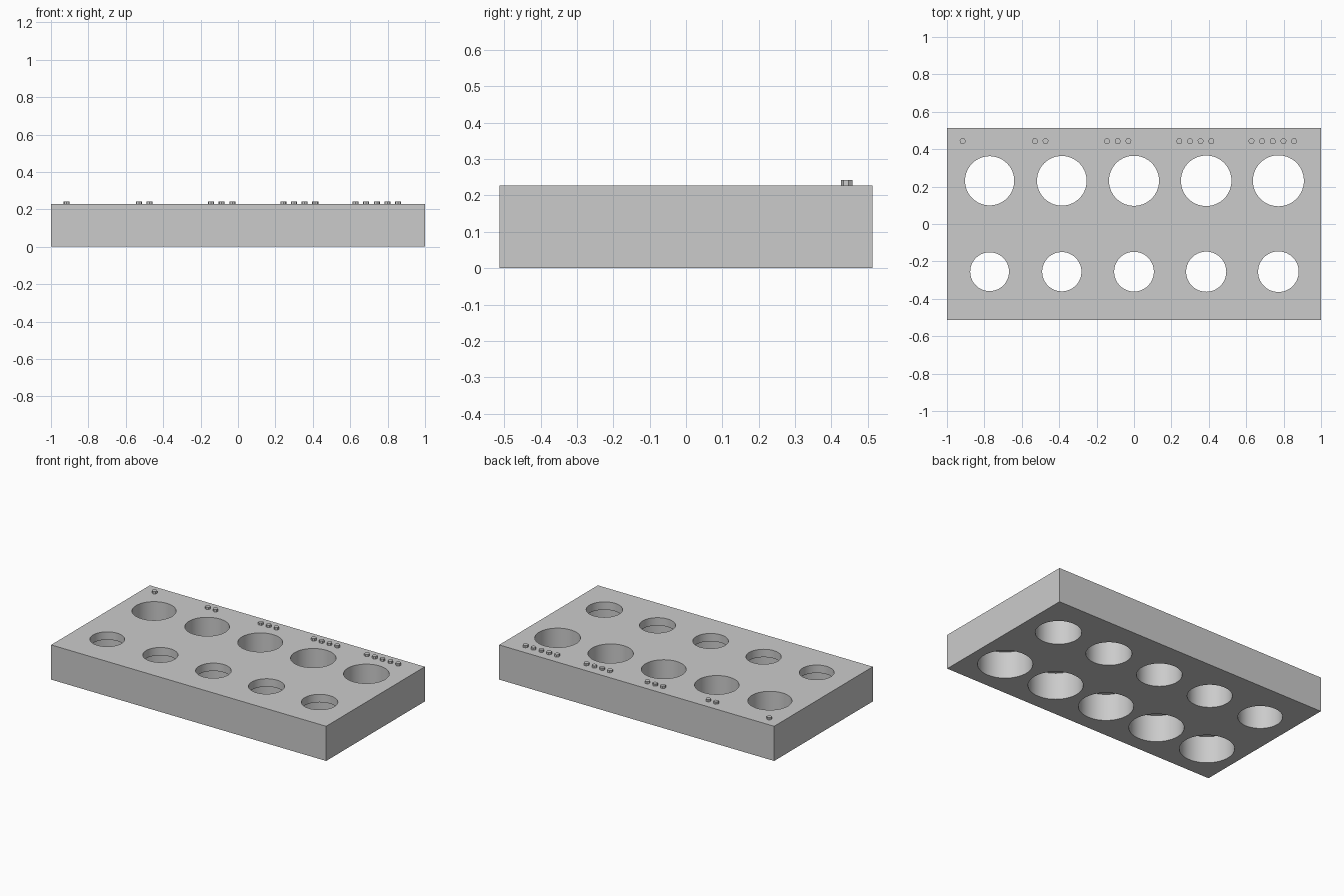
import bpy, bmesh, math

if "Cube" in bpy.data.objects:
    bpy.data.objects.remove(bpy.data.objects["Cube"])

HEIGHT, DEPTH = 0.228, 1.025
LIP = 0.052            # thickness of the narrow rim above the front recesses
COLUMNS = [-0.772, -0.386, 0.0, 0.386, 0.772]

grey = bpy.data.materials.new("light_grey")
grey.diffuse_color = (0.6, 0.6, 0.6, 1)
grey.use_nodes = True
grey.node_tree.nodes["Principled BSDF"].inputs["Base Color"].default_value = grey.diffuse_color


def make_object(name, bm):
    bmesh.ops.recalc_face_normals(bm, faces=bm.faces[:])
    mesh = bpy.data.meshes.new(name)
    bm.to_mesh(mesh)
    bm.free()
    mesh.materials.append(grey)
    obj = bpy.data.objects.new(name, mesh)
    bpy.context.collection.objects.link(obj)
    return obj


def add_turned(bm, x, y, profile, sides):
    """Closed solid of revolution from (radius, z) pairs, first corner facing front."""
    rings = []
    for r, z in profile:
        rings.append([bm.verts.new((x + r * math.sin(math.tau * i / sides),
                                    y - r * math.cos(math.tau * i / sides), z))
                      for i in range(sides)])
    for a, b in zip(rings, rings[1:]):
        for i in range(sides):
            j = (i + 1) % sides
            bm.faces.new((a[i], a[j], b[j], b[i]))
    bm.faces.new(rings[0][::-1])
    bm.faces.new(rings[-1])


# Block
bm = bmesh.new()
bmesh.ops.create_cube(bm, size=1)
for v in bm.verts:
    v.co = (v.co.x * 2, v.co.y * DEPTH, (v.co.z + 0.5) * HEIGHT)
block = make_object("test_block", bm)

# Holes growing slightly to the right: straight at the back, recessed from below at the front
bm = bmesh.new()
step = HEIGHT - LIP
for i, x in enumerate(COLUMNS):
    r = 0.1315 + 0.0012 * i
    add_turned(bm, x, 0.231, [(r, -0.1), (r, HEIGHT + 0.1)], 72)
    r = 0.1037 + 0.0012 * i
    add_turned(bm, x, -0.255, [(0.162, -0.1), (0.162, step), (r, step), (r, HEIGHT + 0.1)], 72)
cutter = make_object("hole_cutter", bm)
cutter.hide_render = True

cut = block.modifiers.new("holes", 'BOOLEAN')
cut.operation = 'DIFFERENCE'
cut.solver = 'EXACT'
cut.object = cutter
bpy.context.view_layer.objects.active = block
block.select_set(True)
bpy.ops.object.modifier_apply(modifier=cut.name)
bpy.data.objects.remove(cutter)
bpy.ops.object.shade_smooth_by_angle(angle=math.radians(30))

# Counting studs: one to five per column along the back edge
bm = bmesh.new()
for i, x in enumerate(COLUMNS):
    for k in range(i + 1):
        add_turned(bm, x - 0.144 + 0.057 * k, 0.443,
                   [(0.0165, HEIGHT - 0.005), (0.0165, HEIGHT + 0.015)], 7)
make_object("counting_studs", bm)
